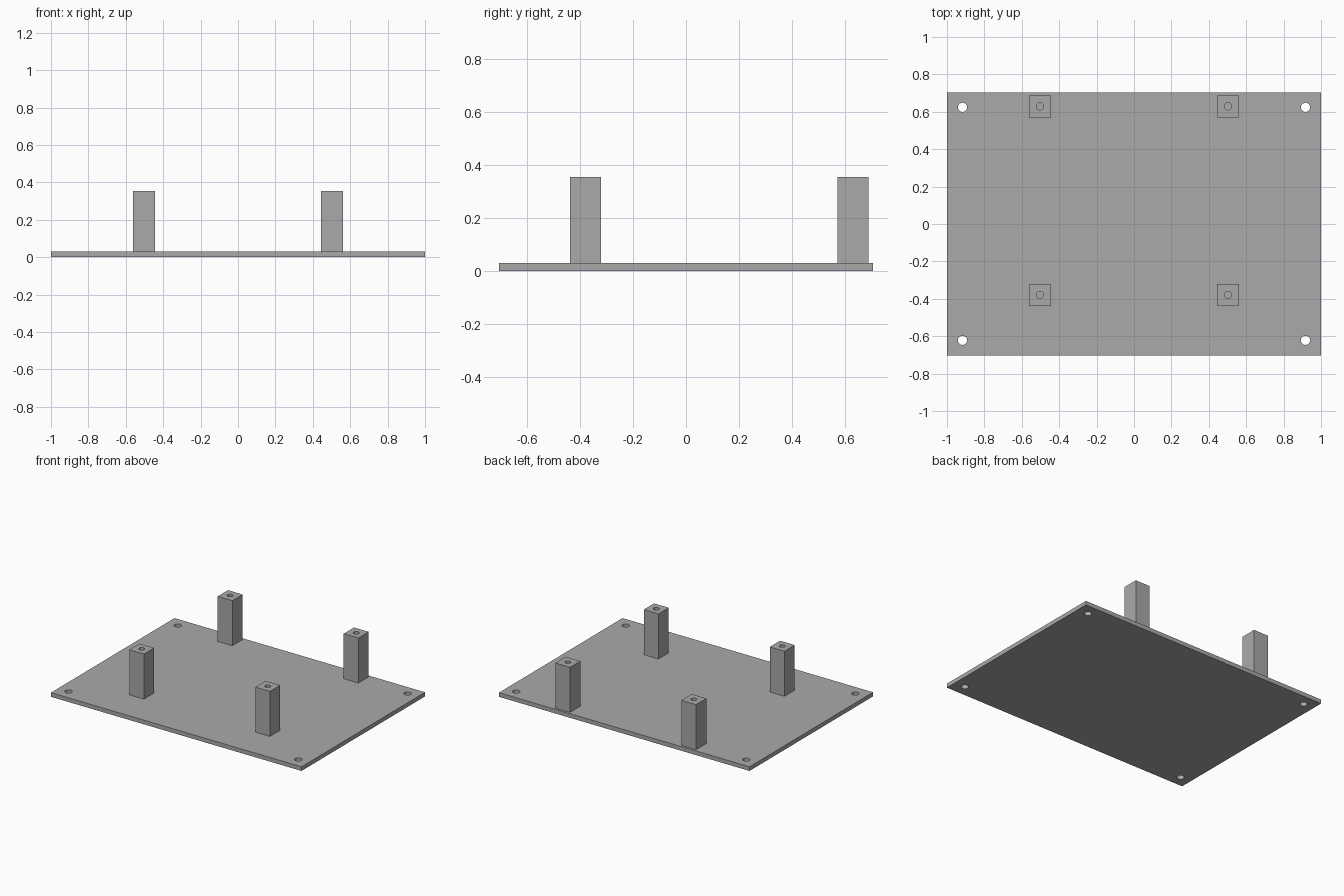
import bpy

if "Cube" in bpy.data.objects:
    bpy.data.objects.remove(bpy.data.objects["Cube"])

grey = bpy.data.materials.new("plain_grey")
grey.use_nodes = True
colour = (0.4, 0.4, 0.4, 1)
grey.diffuse_color = colour
grey.node_tree.nodes["Principled BSDF"].inputs["Base Color"].default_value = colour

PLATE_TOP = 0.03
POST_TOP = 0.355


def box(name, x, y, z0, z1, width, depth):
    bpy.ops.mesh.primitive_cube_add(size=1, location=(x, y, (z0 + z1) / 2))
    ob = bpy.context.object
    ob.name = name
    ob.scale = (width, depth, z1 - z0)
    bpy.ops.object.transform_apply(location=False, rotation=False, scale=True)
    ob.data.materials.append(grey)
    return ob


def drill(ob, x, y, z0, z1, radius):
    """Cut a round vertical hole, then drop the cutter."""
    bpy.ops.mesh.primitive_cylinder_add(
        vertices=32, radius=radius, depth=z1 - z0, location=(x, y, (z0 + z1) / 2))
    cutter = bpy.context.object
    cutter.data.materials.append(grey)
    cutter.hide_render = True
    mod = ob.modifiers.new("hole", "BOOLEAN")
    mod.operation = "DIFFERENCE"
    mod.solver = "EXACT"
    mod.object = cutter
    bpy.ops.object.select_all(action="DESELECT")
    bpy.context.view_layer.objects.active = ob
    ob.select_set(True)
    bpy.ops.object.modifier_apply(modifier=mod.name)
    bpy.data.objects.remove(cutter)


def smooth(ob):
    bpy.ops.object.select_all(action="DESELECT")
    bpy.context.view_layer.objects.active = ob
    ob.select_set(True)
    bpy.ops.object.shade_smooth_by_angle()


# Base plate with a through hole in each corner
plate = box("base_plate", 0, 0, 0, PLATE_TOP, 2, 1.408)
for x in (-0.917, 0.917):
    for y in (-0.622, 0.624):
        drill(plate, x, y, -0.05, 0.1, 0.0245)
smooth(plate)

# Square standoff posts, each with a screw hole from the top
for side, x in (("right", -0.503), ("left", 0.503)):
    for end, y in (("front", -0.379), ("back", 0.629)):
        post = box(f"{end}_{side}_post", x, y, PLATE_TOP, POST_TOP, 0.117, 0.117)
        drill(post, x, y, PLATE_TOP + 0.1, POST_TOP + 0.05, 0.0195)
        smooth(post)
